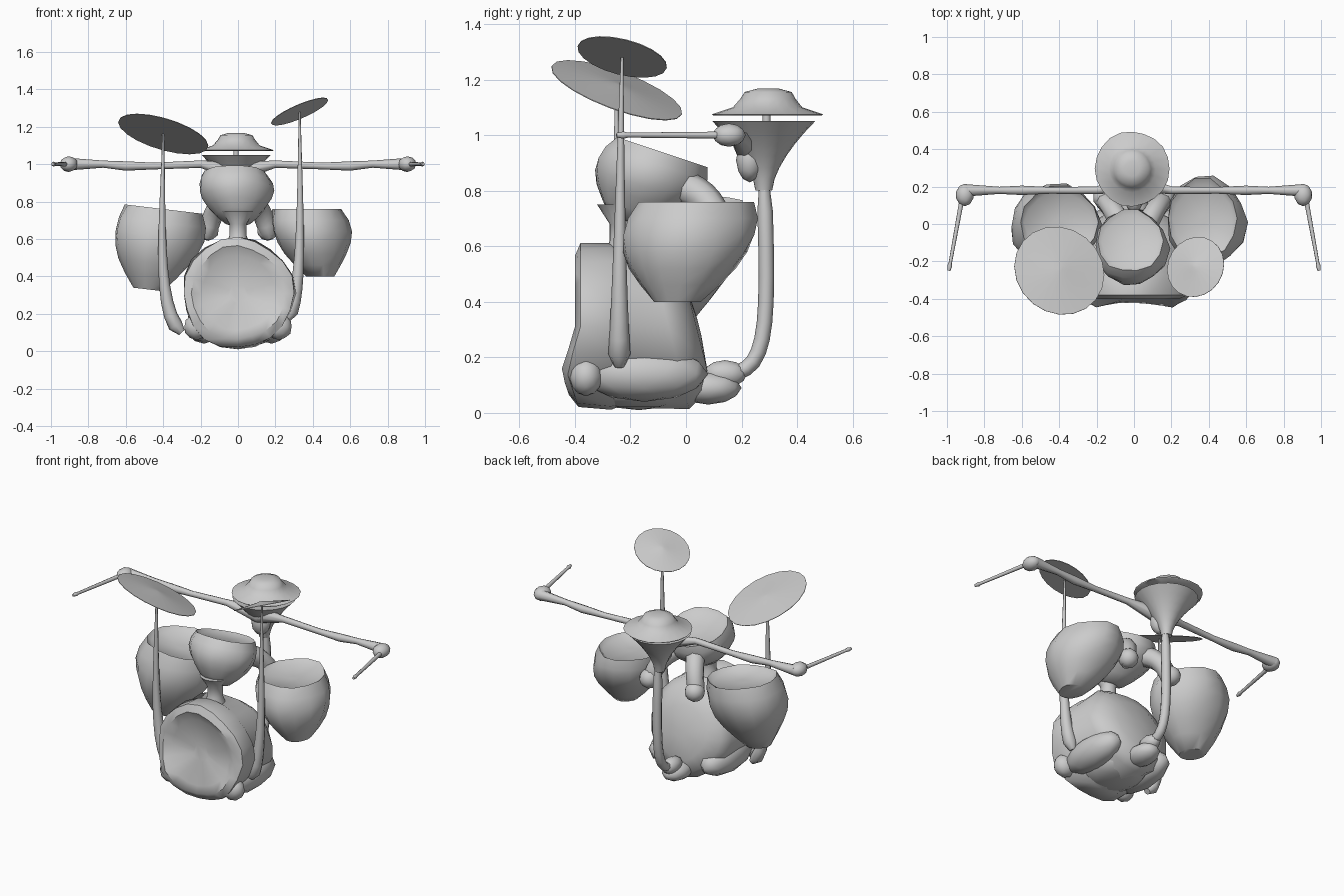
import bpy, bmesh, math
from mathutils import Vector, Matrix
from mathutils.geometry import interpolate_bezier

if "Cube" in bpy.data.objects:
    bpy.data.objects.remove(bpy.data.objects["Cube"])

grey = bpy.data.materials.new("plain grey")
grey.use_nodes = True
grey.diffuse_color = (.6, .6, .6, 1)
grey.node_tree.nodes["Principled BSDF"].inputs["Base Color"].default_value = grey.diffuse_color

UP = Vector((0, 0, 1))
BACK = Vector((0, 1, 0))
RIGHTWARD = Vector((1, 0, 0))
SIDES = (("left", 1), ("right", -1))


def finish(name, bm):
    """Turn a bmesh into a named, shaded object."""
    bmesh.ops.recalc_face_normals(bm, faces=bm.faces)
    mesh = bpy.data.meshes.new(name)
    bm.to_mesh(mesh)
    bm.free()
    mesh.materials.append(grey)
    part = bpy.data.objects.new(name, mesh)
    bpy.context.collection.objects.link(part)
    bpy.ops.object.select_all(action="DESELECT")
    part.select_set(True)
    bpy.context.view_layer.objects.active = part
    bpy.ops.object.shade_smooth_by_angle(angle=math.radians(50))


def loft(name, centres, radii, axis=None, sides=10, lump=0, warp=None, stretch=1):
    """Skin rings of the given radii; without an axis they follow the path."""
    bm = bmesh.new()
    last = len(centres) - 1
    span = (centres[last] - centres[0]).normalized()
    across = RIGHTWARD if abs(span.x) < .7 else BACK
    loops = []
    for i, (centre, radius) in enumerate(zip(centres, radii)):
        along = axis or centres[min(i + 1, last)] - centres[max(i - 1, 0)]
        along = along.normalized()
        u = (across - along * across.dot(along)).normalized()
        v = along.cross(u) * stretch
        loop = []
        for k in range(sides):
            turn = math.tau * k / sides
            wobble = 1 + lump * (math.sin(3 * turn + i / 2) + math.sin(5 * turn - i)) / 2
            point = centre + radius * wobble * (u * math.cos(turn) + v * math.sin(turn))
            loop.append(bm.verts.new(warp(point) if warp else point))
        loops.append(loop)
    for lower, upper in zip(loops, loops[1:]):
        for k in range(sides):
            j = (k + 1) % sides
            bm.faces.new((lower[k], lower[j], upper[j], upper[k]))
    bm.faces.new(loops[0])
    bm.faces.new(loops[-1])
    finish(name, bm)


def turned(name, base, axis, profile, lump=0, warp=None):
    """Turn a profile of (distance along axis, radius) pairs."""
    centres = [Vector(base) + axis * distance for distance, radius in profile]
    loft(name, centres, [radius for distance, radius in profile], axis, 20, lump, warp)


def limb(name, start, bend_a, bend_b, end, thin, thick):
    """Sweep a tapering tube along a bezier path with a rounded end."""
    path = interpolate_bezier(*map(Vector, (start, bend_a, bend_b, end)), 12)
    radii = [thin + (thick - thin) * i / 10 for i in range(len(path))]
    radii[-1] = thick / 2
    loft(name, path, radii, sides=8)


def blob(name, centre, size):
    """Faceted rounded lump."""
    bm = bmesh.new()
    shape = Matrix.Translation(centre) @ Matrix.Diagonal((*size, 1))
    bmesh.ops.create_icosphere(bm, subdivisions=2, radius=1, matrix=shape)
    finish(name, bm)


def tom(name, base, head, axis, foot, rim, lump, stretch):
    """Drum swelling from its foot to a rim, with a slightly sunken head."""
    base, head = Vector(base), Vector(head)
    steps = [i / 6 for i in range(7)]
    centres = [base.lerp(head, t) for t in steps]
    radii = [foot + (rim - foot) * math.sin(2.2 * t) for t in steps]
    centres += [base.lerp(head, .94), base.lerp(head, .93)]
    radii += [rim * .75, rim / 10]
    loft(name, centres, radii, axis.normalized(), 14, lump, stretch=stretch)


def lean(point):
    """Bulge the drum low at front and back, and flatten it on the floor."""
    if point.y > -.1:
        point.y += (.3 - point.z) / 4
    elif point.y < -.3:
        point.y -= .05 * max(0, 1 - abs(point.z - .15) / .15)
    point.z = max(point.z, .01)
    return point


# Bass drum: dished front skin, lumpy hoop, rounded back
turned("bass_drum", (0, 0, .31), BACK,
       [(-.37, .05), (-.375, .2), (-.4, .25), (-.38, .295), (-.27, .3), (-.25, .285),
        (-.06, .285), (0, .24), (.04, .16), (.05, .03)], .04, lean)

# Lumpy feet, pedal and heel
for side, s in SIDES:
    blob(side + "_foot", (s * .18, -.15, .14), (.1, .23, .1))
    blob(side + "_hoop_claw", (s * .22, -.36, .13), (.07, .06, .07))
blob("floor_lip", (0, -.17, .09), (.18, .22, .08))
blob("pedal", (0, .08, .09), (.08, .12, .06))
blob("heel", (0, .14, .14), (.05, .08, .05))

# Toms: two at the sides, one tipped back in the middle
tom("left_tom", (.44, -.03, .4), (.365, .03, .76), UP, .075, .21, .06, 1.15)
tom("right_tom", (-.48, -.05, .33), (-.4, .01, .76), Vector((.12, 0, 1)), .08, .24, .05, .92)
tom("middle_tom", (0, -.21, .69), (-.02, -.09, .94), Vector((0, .3, .9)), .07, .2, .05, 1)

# Post and brackets that hold the toms together
turned("middle_post", (0, -.23, .55), UP, [(0, .07), (.07, .045), (.13, .045), (.2, .09)])
for side, s in SIDES:
    limb(side + "_tom_bracket", (s * .03, -.08, .82), (s * .09, .05, .82), (s * .14, .12, .75),
         (s * .17, .13, .6), .065, .05)
    blob(side + "_bracket_knob", (s * .16, .14, .65), (.06, .06, .06))

# Cymbals: shallow cones tilted by their slopes in x and y
for name, centre, radius, slope_x, slope_y in (
        ("left_cymbal", (.33, -.23, 1.28), .165, .43, -.25),
        ("right_cymbal", (-.4, -.25, 1.16), .25, -.3, -.37)):
    facing = Vector((-slope_x, -slope_y, 1)).normalized()
    turned(name, centre, facing, [(0, radius), (.003, radius), (.02, radius / 5), (.025, .01)])

# Cymbal stands: thin rods swelling into bent legs
limb("left_stand", (.33, -.23, 1.28), (.33, -.24, .7), (.35, -.24, .3), (.26, -.24, .17),
     .005, .04)
limb("right_stand", (-.4, -.25, 1.16), (-.4, -.25, .7), (-.44, -.24, .2), (-.3, -.24, .1),
     .005, .04)

# Spine curving up from the heel into a flared funnel
limb("spine", (0, .15, .14), (0, .3, .15), (0, .3, .3), (0, .28, .87), .028, .028)
flare = [(i / 24, .03 + .155 * (i / 6) ** 1.6) for i in range(7)]
turned("funnel", (-.01, .28, .8), UP, flare + [(.23, .02)])
turned("funnel_rod", (-.01, .29, 1), UP, [(0, .014), (.1, .014)])
blob("chest", (0, .23, .91), (.06, .05, .08))

# Hat: thin drooping brim under a rounded crown
turned("hat", (-.01, .295, 1.07), UP,
       [(.01, .05), (0, .195), (.005, .2), (.03, .125), (.06, .1), (.085, .085), (.097, .04)], .02)

# Arms reaching sideways, with hands and sticks
for side, s in SIDES:
    joints = [(0, .22, .96), (s * .2, .18, 1), (s * .45, .18, .99), (s * .6, .18, .99),
              (s * .72, .18, 1), (s * .9, .18, 1)]
    loft(side + "_arm", [Vector(j) for j in joints], [.05, .02, .018, .025, .019, .033], sides=8)
    blob(side + "_hand", (s * .905, .155, 1), (.048, .06, .042))
    grip, tip = Vector((s * .915, .16, 1)), Vector((s * .99, -.25, 1))
    loft(side + "_stick", [grip, grip.lerp(tip, .9), grip.lerp(tip, .94), tip],
         [.013, .009, .013, .008], sides=8)
